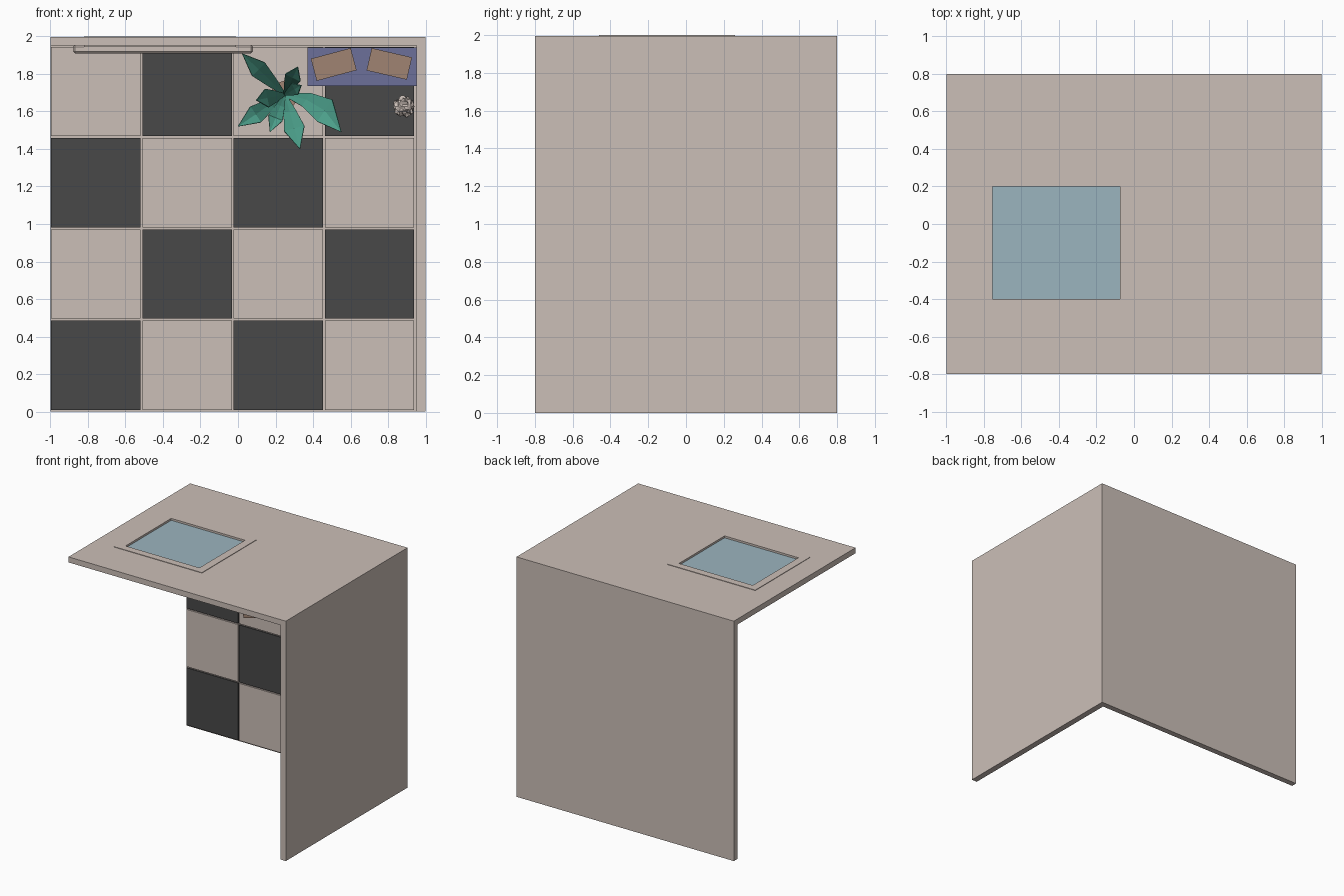
import bpy, bmesh, math, random
from mathutils import Vector, Matrix

if "Cube" in bpy.data.objects:
    bpy.data.objects.remove(bpy.data.objects["Cube"])

random.seed(4)


def mat(name, r, g, b):
    m = bpy.data.materials.new(name)
    m.diffuse_color = (r, g, b, 1)
    m.use_nodes = True
    m.node_tree.nodes["Principled BSDF"].inputs["Base Color"].default_value = m.diffuse_color
    return m


BEIGE = mat("plaster_beige", 0.60, 0.52, 0.475)
DARK = mat("dark_tile", 0.065, 0.065, 0.065)
GLASS = mat("window_blue", 0.33, 0.46, 0.52)
PURPLE = mat("shelf_purple", 0.15, 0.16, 0.32)
BROWN = mat("carton_brown", 0.35, 0.23, 0.17)
GREEN = mat("leaf_green", 0.07, 0.34, 0.25)


def finish(name, bm, m):
    bmesh.ops.recalc_face_normals(bm, faces=bm.faces)
    me = bpy.data.meshes.new(name)
    bm.to_mesh(me)
    bm.free()
    me.materials.append(m)
    ob = bpy.data.objects.new(name, me)
    bpy.context.collection.objects.link(ob)
    return ob


def box(name, x, y, z, m, turn=0, bevel=0):
    """Box from (min, max) pairs, optionally turned about the y axis."""
    bm = bmesh.new()
    bmesh.ops.create_cube(bm, size=1)
    size = [b - a for a, b in (x, y, z)]
    mid = [(a + b) / 2 for a, b in (x, y, z)]
    bmesh.ops.scale(bm, vec=size, verts=bm.verts)
    bmesh.ops.transform(bm, matrix=Matrix.Translation(mid) @ Matrix.Rotation(turn, 4, 'Y'),
                        verts=bm.verts)
    if bevel:
        bmesh.ops.bevel(bm, geom=bm.edges[:], offset=bevel, segments=1, affect='EDGES')
    return finish(name, bm, m)


def ring(name, outer, inner, z0, z1, m):
    """Flat slab with a rectangular hole; rectangles are (x0, x1, y0, y1)."""
    bm = bmesh.new()
    loops = []
    for z in (z0, z1):
        for x0, x1, y0, y1 in (outer, inner):
            loops.append([bm.verts.new((x, y, z)) for x, y in
                          ((x0, y0), (x1, y0), (x1, y1), (x0, y1))])
    for a, b in ((0, 1), (2, 3), (0, 2), (1, 3)):
        for i in range(4):
            j = (i + 1) % 4
            bm.faces.new((loops[a][i], loops[a][j], loops[b][j], loops[b][i]))
    return finish(name, bm, m)


# Room shell: the room lies on its back, its floor facing -y
hole = (-0.755, -0.075, -0.40, 0.20)
trim = (-0.82, -0.01, -0.46, 0.26)
ring("window_wall", (-1, 1, -0.8, 0.8), hole, 1.95, 1.996, BEIGE)
box("side_wall", (0.95, 1), (-0.8, 0.8), (0, 1.95), BEIGE)
box("floor_base", (-1, 0.95), (0.752, 0.8), (0, 1.95), BEIGE)

# Checkerboard floor tiles
step = 0.486
for i in range(4):
    for j in range(4):
        x, z = -0.995 + i * step, 0.01 + j * step
        box(f"floor_tile_{i}_{j}", (x, x + step - 0.01), (0.742, 0.755),
            (z, z + step - 0.01), BEIGE if (i + j) % 2 else DARK)

# Window: trims on both sides, glass and inner sill
ring("window_trim_outer", trim, hole, 1.994, 2.0, BEIGE)
ring("window_trim_inner", trim, hole, 1.942, 1.952, BEIGE)
box("window_glass", hole[:2], hole[2:], (1.972, 1.984), GLASS)
box("window_sill", (-0.88, 0.08), (0.22, 0.27), (1.908, 1.955), BEIGE, bevel=0.012)

# Bookcase with open front (towards -z)
X, Y, Z = (0.37, 0.95), (-0.40, 0.742), (1.735, 1.94)
t = 0.025
box("bookcase_back", X, Y, (Z[1] - t, Z[1]), PURPLE)
for n, x in enumerate((X[0], X[1] - t)):
    box(f"bookcase_side_{n}", (x, x + t), Y, Z, PURPLE)
for n in range(5):
    y = Y[0] + n * (Y[1] - Y[0] - t) / 4
    box(f"bookcase_shelf_{n}", X, (y, y + t), Z, PURPLE)

# Cartons on top of the bookcase
for n, (cx, cz, turn) in enumerate(((0.51, 1.85, -15), (0.806, 1.853, 13))):
    box(f"carton_{n}", (cx - 0.11, cx + 0.11), (-0.525, -0.40), (cz - 0.061, cz + 0.061),
        BROWN, turn=math.radians(turn))

# Crumpled paper ball on the floor
bm = bmesh.new()
bmesh.ops.create_icosphere(bm, subdivisions=3, radius=0.055)
for v in bm.verts:
    v.co = v.co * random.uniform(0.78, 1.15) + Vector((0.885, 0.69, 1.625))
finish("paper_ball", bm, BEIGE)

# Plant pot, axis along y
PX, PZ = 0.25, 1.69
bm = bmesh.new()
bmesh.ops.create_cone(bm, cap_ends=True, segments=10, radius1=0.075, radius2=0.055, depth=0.2)
bmesh.ops.transform(bm, matrix=Matrix.Translation((PX, 0.642, PZ)) @
                    Matrix.Rotation(-math.pi / 2, 4, 'X'), verts=bm.verts)
finish("plant_pot", bm, BROWN)


def leaf(name, tx, tz, rise, width, bend=0.0):
    """Folded low-poly blade from the pot to a tip at (tx, tz), rising towards -y."""
    base, tip = Vector((PX, 0.55, PZ)), Vector((tx, 0.55 - rise, tz))
    flat = Vector((tx - PX, 0, tz - PZ)).normalized()
    side = Vector((flat.z, 0, -flat.x))
    bm = bmesh.new()
    rows = []
    for s, w in ((0, 0.12), (0.3, 0.6), (0.62, 1.0), (1, 0)):
        p = base.lerp(tip, s)
        p += side * bend * math.sin(math.pi * s)
        p.y -= 0.10 * math.sin(math.pi * s)
        fold = Vector((0, -0.3 * w * width, 0))
        if w:
            rows.append([bm.verts.new(q) for q in
                         (p - side * w * width + fold, p, p + side * w * width + fold)])
        else:
            rows.append([bm.verts.new(p)])
    for a, b in zip(rows, rows[1:]):
        for k in (0, 1):
            bm.faces.new((a[k], a[k + 1], b[k + 1], b[k]) if len(b) == 3
                         else (a[k], a[k + 1], b[0]))
    ob = finish(name, bm, GREEN)
    mod = ob.modifiers.new("thickness", 'SOLIDIFY')
    mod.thickness = 0.006


# Leaves: tip x, tip z, rise, half width, sideways bend
for n, spec in enumerate(((0.02, 1.91, 0.50, 0.05, 0), (0.32, 1.84, 0.48, 0.045, 0),
                          (0.00, 1.52, 0.42, 0.05, 0), (0.17, 1.49, 0.30, 0.04, 0),
                          (0.33, 1.40, 0.36, 0.055, 0), (0.55, 1.49, 0.42, 0.07, -0.05),
                          (0.34, 1.74, 0.50, 0.035, 0), (0.10, 1.66, 0.52, 0.05, 0))):
    leaf(f"plant_leaf_{n}", *spec)
